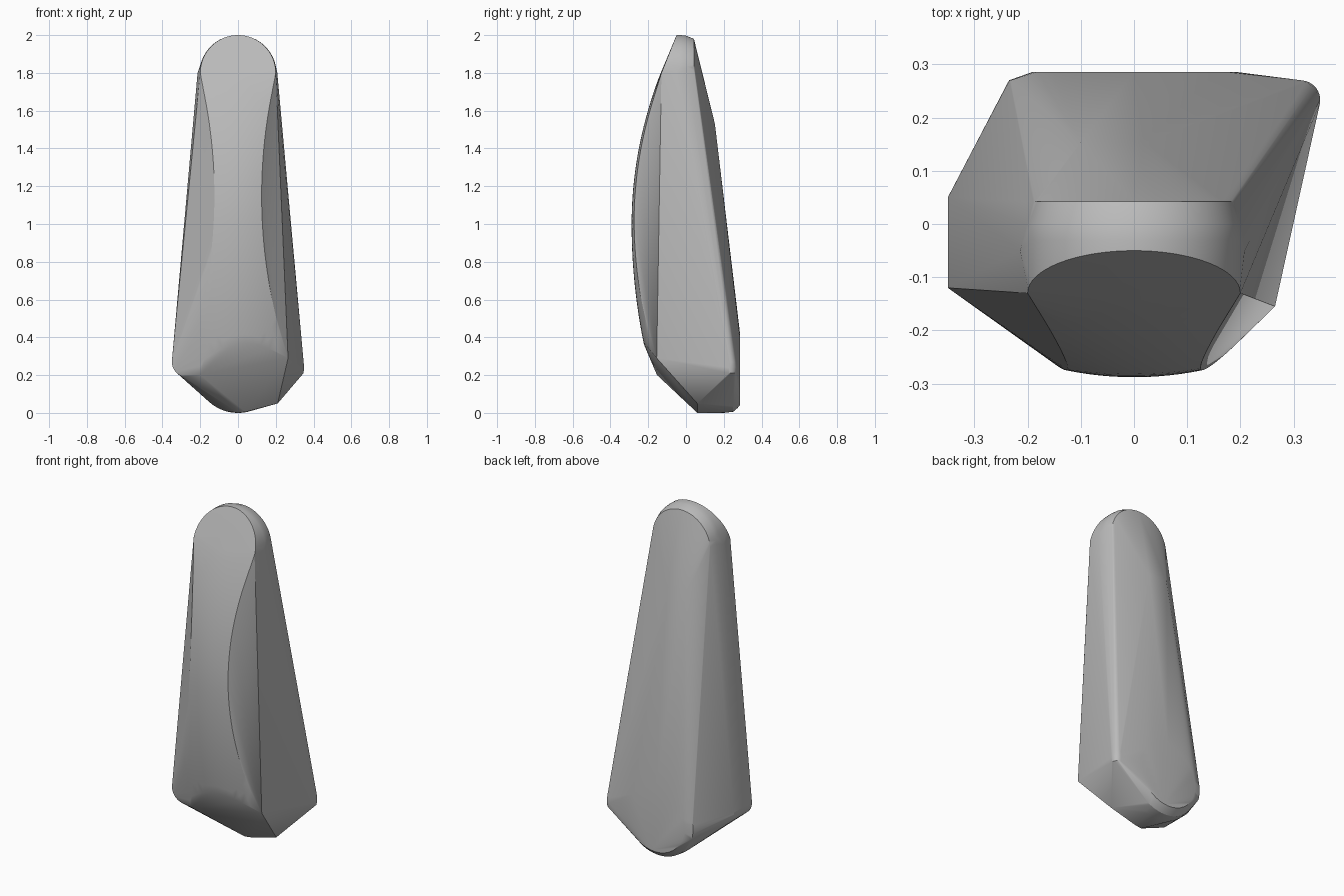
import bpy, bmesh, math

cube = bpy.data.objects.get("Cube")
if cube:
    bpy.data.objects.remove(cube, do_unlink=True)


def arc(cx, cz, r, y, start, end, n=24):
    """Points on an arc in the XZ plane; y may depend on height."""
    pts = []
    for i in range(n + 1):
        a = math.radians(start + (end - start) * i / n)
        x, z = cx + r * math.cos(a), cz + r * math.sin(a)
        pts.append((x, y(z) if callable(y) else y, z))
    return pts


def front_point(u, t):
    """Bulged front face: u runs across it, t runs bottom to top."""
    low_x = 0.265 * u if u > 0 else 0.2 * u
    low = 0.37 - (1.4 if u > 0 else 3.2) * (low_x - 0.03) ** 2
    z = low + (1.78 - low) * t
    half = 0.125 + 0.185 * (z - 1.15) ** 2
    x = max(half * u, -0.2)
    sag = 0.8 if z < 1.2 else 0.8 - (z - 1.2)
    bend = 0.24 if z > 1 else 0.16
    return (x, -0.288 + bend * (z - 1) ** 2 + sag * x * x, z)


points = []

# Curved front face
for i in range(13):
    for j in range(33):
        points.append(front_point(i / 6 - 1, j / 32))

# Rounded top: front edge, crown and back edge
points += arc(0, 1.8, 0.2, lambda z: -0.05 - 0.4 * (2 - z), 0, 180, 32)
points += arc(0, 1.796, 0.204, -0.03, 0, 180, 32)
points += arc(0, 1.795, 0.202, 0.0, 0, 180, 32)
points += arc(0, 1.79, 0.19, 0.042, 0, 180, 32)
points += [(-0.214, -0.05, 1.8), (0.208, -0.05, 1.8)]

# Break in the back slope
points += [(-0.1, 0.153, 1.53), (0.02, 0.153, 1.53)]

# Rounded heel: bottom roll and round back face
for y, r in ((0.2, 0.23), (0.25, 0.224), (0.272, 0.205)):
    points += arc(0, 0.23, r, y, 200, 300)
points += arc(0, 0.23, 0.19, 0.286, 0, 360, 40)
points += arc(0, 0.23, 0.235, 0.27, 170, 195, 6)

# Rounded lower corner on the -x side
for y in (-0.12, 0.05):
    points += arc(-0.27, 0.27, 0.08, y, 175, 265, 12)

# Soft back corner on the +x side
for i in range(9):
    a = math.radians(-10 + 95 * i / 8)
    for dz, r in ((0.21, 0.034), (0.24, 0.037), (0.27, 0.034)):
        points.append((0.313 + r * math.cos(a), 0.233 + r * math.sin(a), dz))

# Faceted underside
points += [(0.265, -0.155, 0.29), (0.21, 0.06, 0.05),
           (0.0, 0.06, 0.0), (0.04, 0.06, 0.005)]

# Wrap everything in one convex skin
bm = bmesh.new()
for p in points:
    bm.verts.new(p)
bmesh.ops.remove_doubles(bm, verts=bm.verts, dist=0.0005)
bmesh.ops.convex_hull(bm, input=bm.verts)
loose = [v for v in bm.verts if not v.link_faces]
bmesh.ops.delete(bm, geom=loose, context='VERTS')
bmesh.ops.recalc_face_normals(bm, faces=bm.faces)

mesh = bpy.data.meshes.new("tapered_body")
bm.to_mesh(mesh)
bm.free()
body = bpy.data.objects.new("tapered_body", mesh)
bpy.context.collection.objects.link(body)

# Plain grey
grey = bpy.data.materials.new("plain_grey")
grey.use_nodes = True
colour = (0.5, 0.5, 0.5, 1)
grey.diffuse_color = colour
grey.node_tree.nodes["Principled BSDF"].inputs["Base Color"].default_value = colour
mesh.materials.append(grey)

# Smooth curves, sharp ridges
bpy.ops.object.select_all(action='DESELECT')
body.select_set(True)
bpy.context.view_layer.objects.active = body
bpy.ops.object.shade_smooth_by_angle(angle=math.radians(25))
